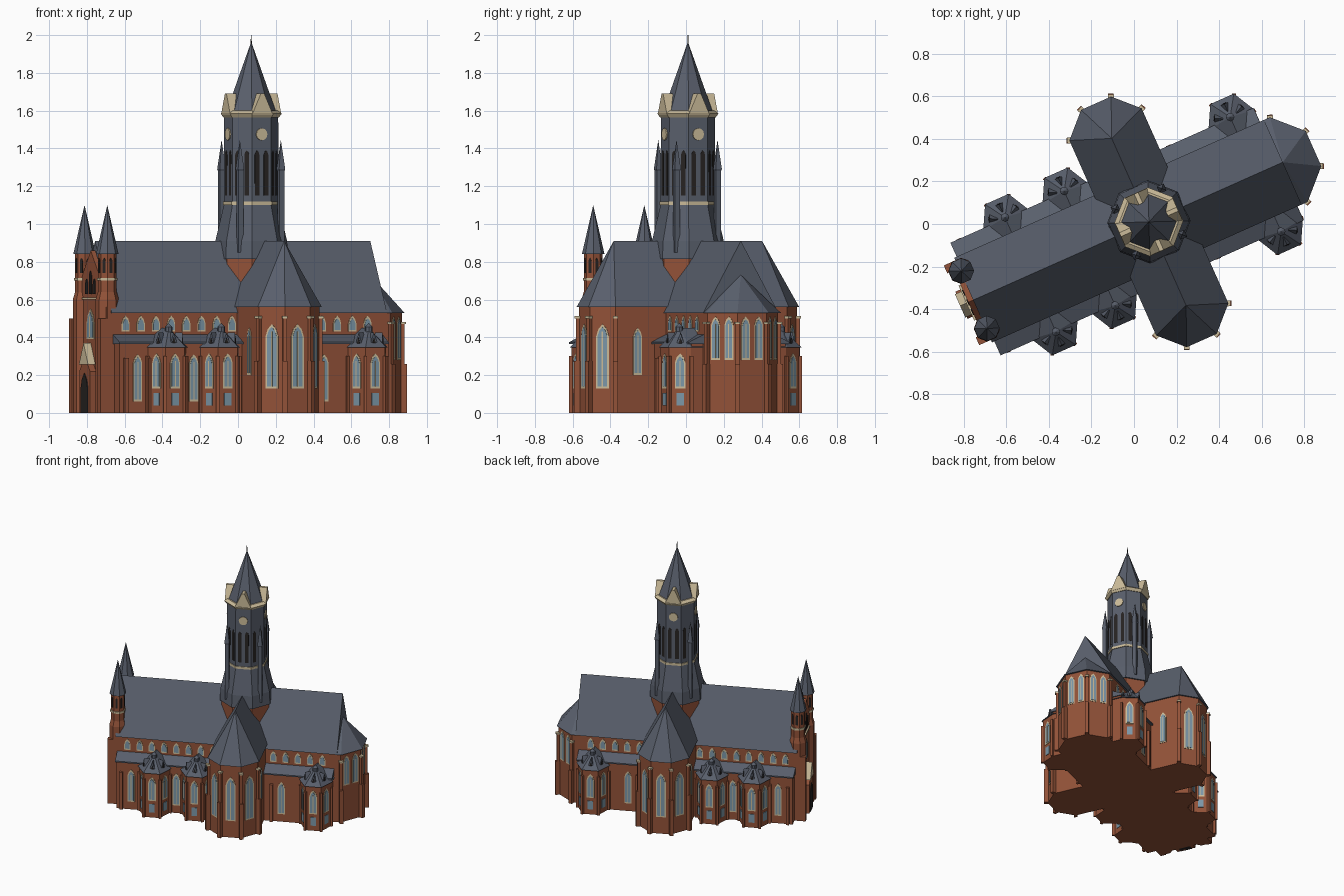
import bpy, bmesh
from math import sin, cos, radians, pi, atan2
from mathutils import Matrix, Vector

if "Cube" in bpy.data.objects:
    bpy.data.objects.remove(bpy.data.objects["Cube"])

# Church is laid out along a local axis (u east, v north), then turned in plan
PLACE = Matrix.Translation((0.07, 0.01, 0)) @ Matrix.Rotation(radians(24), 4, 'Z')
COL = {'slate': (0.10, 0.115, 0.15), 'brick': (0.29, 0.085, 0.04), 'cream': (0.60, 0.50, 0.32),
       'glass': (0.20, 0.31, 0.39), 'dark': (0.02, 0.017, 0.016)}
MATS = {}
for k, c in COL.items():
    MATS[k] = bpy.data.materials.new(k)
    MATS[k].diffuse_color = (*c, 1)
parts = {}


def add(part, mat, pts, faces):
    bm = parts.setdefault(part, (bmesh.new(), mat))[0]
    vs = [bm.verts.new(p) for p in pts]
    for f in faces:
        bm.faces.new([vs[i] for i in f])


def loft(part, mat, a, b):
    """Closed solid between two rings; b may be a single apex."""
    n = len(a)
    if len(b) == 1:
        add(part, mat, a + b, [list(range(n))] + [(i, (i + 1) % n, n) for i in range(n)])
    else:
        add(part, mat, a + b, [list(range(n)), list(range(n, 2 * n))] +
            [(i, (i + 1) % n, n + (i + 1) % n, n + i) for i in range(n)])


def prism(part, mat, plan, z0, z1):
    loft(part, mat, [(x, y, z0) for x, y in plan], [(x, y, z1) for x, y in plan])


def hull(part, mat, pts):
    tmp = bmesh.new()
    for p in pts:
        tmp.verts.new(p)
    bmesh.ops.convex_hull(tmp, input=tmp.verts[:])
    tmp.verts.index_update()
    add(part, mat, [v.co[:] for v in tmp.verts], [[v.index for v in f.verts] for f in tmp.faces])
    tmp.free()


def ngon(c, r, z, n=8):
    return [(c[0] + r * cos((i + .5) * 2 * pi / n), c[1] + r * sin((i + .5) * 2 * pi / n), z) for i in range(n)]


def turned(part, mat, c, prof, n=8):
    """Stack of (radius, z) rings; radius 0 closes to a point."""
    for (r0, z0), (r1, z1) in zip(prof, prof[1:]):
        loft(part, mat, ngon(c, r0, z0, n), [(c[0], c[1], z1)] if r1 == 0 else ngon(c, r1, z1, n))


def plate(part, mat, c, a, prof, d0, d1):
    """Extrude a (sideways, z) profile along the wall direction a."""
    def at(s, z, d):
        return (c[0] + d * cos(a) - s * sin(a), c[1] + d * sin(a) + s * cos(a), z)
    loft(part, mat, [at(s, z, d0) for s, z in prof], [at(s, z, d1) for s, z in prof])


def arch(w, z0, z1):
    h, zs = w / 2, z1 - min(w * .9, (z1 - z0) * .5)
    m = zs + (z1 - zs) * .6
    return [(-h, z0), (h, z0), (h, zs), (h * .65, m), (0, z1), (-h * .65, m), (-h, zs)]


def rect(w, z0, z1):
    return [(-w / 2, z0), (w / 2, z0), (w / 2, z1), (-w / 2, z1)]


def window(group, c, a, w, z0, z1, bar=True):
    plate(group + '_frames', 'cream', c, a, arch(w, z0, z1), -.01, .003)
    plate(group + '_glass', 'glass', c, a, arch(w * .74, z0 + .01, z1 - .015), -.01, .005)
    if bar:
        plate(group + '_frames', 'cream', c, a, rect(w * .09, z0 + .01, z1 - .04), -.01, .007)


def buttress(c, a, top):
    plate('buttresses', 'brick', c, a, rect(.026, 0, top * .55), -.03, .026)
    plate('buttresses', 'brick', c, a, rect(.022, top * .55, top), -.03, .015)
    plate('buttress_caps', 'cream', c, a, rect(.028, top, top + .012), -.03, .022)


def walls(c, a, r):
    """Half octagon around c facing a."""
    R = r / cos(pi / 8)
    return [(c[0] + R * cos(a + t * pi / 8), c[1] + R * sin(a + t * pi / 8)) for t in (-3, -1, 1, 3)]


# Nave, choir and eastern apse
apse = walls((.63, 0), 0, .205)
prism('nave_walls', 'brick', [(-.9, .205), (-.9, -.205)] + apse, 0, .535)
loft('nave_roof', 'slate', [(-.905, v, z) for v, z in ((-.218, .53), (.218, .53), (0, .91))],
     [(.69, v, z) for v, z in ((-.218, .53), (.218, .53), (0, .91))])
eave = walls((.63, 0), 0, .218)
hull('apse_roof', 'slate', [(u, v, .53) for u, v in eave + [(.63, .218), (.63, -.218)]] + [(.69, 0, .73), (.63, 0, .73)])
for k in (-1, 0, 1):
    a = k * pi / 4
    for s in (-.038, .038):
        window('apse_windows', (.63 + .205 * cos(a) - s * sin(a), .205 * sin(a) + s * cos(a)), a, .05, .28, .51)
for u, v in apse:
    buttress((u, v), atan2(v, u - .63), .47)

# Transept with half-octagon ends and hipped roof
south, north = walls((0, -.425), -pi / 2, .175), walls((0, .425), pi / 2, .175)
prism('transept_walls', 'brick', south + north, 0, .57)
hull('transept_roof', 'slate', [(u, v, .56) for s in (1, -1) for u, v in walls((0, s * .425), s * pi / 2, .186)]
     + [(0, .43, .91), (0, -.43, .91)])
for s in (1, -1):
    for k in (-1, 0, 1):
        a = s * pi / 2 + k * pi / 4
        window('transept_windows', (.175 * cos(a), s * .425 + .175 * sin(a)), a, .072, .13, .47)
    for u in (1, -1):
        window('transept_windows', (u * .175, s * .37), 0 if u > 0 else pi, .05, .2, .45)
    for u, v in (north if s > 0 else south):
        buttress((u, v), atan2(v - s * .425, u), .5)

# Aisles, clerestory and side chapels, same on both sides
for s in (1, -1):
    out = s * pi / 2
    for u0, u1 in ((-.885, -.1), (.1, .66)):
        prism('aisle_walls', 'brick', [(u0, s * .15), (u1, s * .15), (u1, s * .272), (u0, s * .272)], 0, .37)
        prof = ((.15, .365), (.29, .365), (.29, .375), (.205, .415), (.15, .415))
        loft('aisle_roofs', 'slate', [(u0 - .008, s * v, z) for v, z in prof], [(u1 + .008, s * v, z) for v, z in prof])
    for u in (-.78, -.455, .3):
        window('aisle_windows', (u, s * .272), out, .052, .06, .31)
        for e in (-.07, .07):
            if u + e < .35:
                plate('buttresses', 'brick', (u + e, s * .272), out, rect(.022, 0, .29), -.01, .02)
    for u in [-.82 + .088 * i for i in range(8)] + [.23 + .088 * i for i in range(5)]:
        window('clerestory', (u, s * .205), out, .046, .43, .515, False)
    for cu in (-.61, -.305, .55):
        plan = [(cu - .11, s * .2), (cu + .11, s * .2), (cu + .11, s * .275), (cu + .056, s * .378),
                (cu - .056, s * .378), (cu - .11, s * .275)]
        prism('chapel_walls', 'brick', plan, 0, .35)
        ev = [(cu + (u - cu) * 1.08, s * .2 + (v - s * .2) * 1.06, .345) for u, v in plan]
        hull('chapel_roofs', 'slate', ev + [(cu, s * .295, .45), (cu, s * .2, .45)])
        turned('chapel_finials', 'slate', (cu, s * .295), [(.02, .42), (.02, .455), (0, .475)])
        for c, a in (((cu, s * .378), pi / 2), ((cu + .083, s * .3265), radians(27.7)),
                     ((cu - .083, s * .3265), pi - radians(27.7))):
            window('chapel_windows', c, s * a, .056, .13, .315)
            plate('chapel_lower_windows', 'glass', c, s * a, rect(.04, .04, .105), -.01, .004)
            # small gablet over each chapel face
            plate('chapel_gablets', 'slate', c, s * a, [(-.026, .35), (.026, .35), (0, .425)], -.055, -.015)
            plate('chapel_gablet_vents', 'dark', c, s * a, [(-.012, .362), (.012, .362), (0, .40)], -.03, -.012)
        for u, v in plan[2:]:
            plate('buttresses', 'brick', (u, v), atan2(v - s * .26, u - cu), rect(.018, 0, .3), -.01, .012)

# West front: gable wall, stair turrets, porch
WEST = (-.93, 0)
plate('west_front', 'brick', WEST, pi, [(-.2, 0), (.2, 0), (.2, .56), (.1, .74), (0, .86), (-.1, .74), (-.2, .56)], -.04, 0)
for s in (1, -1):
    c = (-.9, s * .148)
    turned('west_turrets', 'brick', c, [(.062, 0), (.062, .6), (.05, .64), (.05, .845)])
    turned('turret_bands', 'cream', c, [(.055, .7), (.055, .715)])
    turned('turret_spires', 'slate', c, [(.06, .84), (0, 1.1)])
    for k in range(8):
        a = k * pi / 4
        plate('turret_openings', 'dark', (c[0] + .046 * cos(a), c[1] + .046 * sin(a)), a, arch(.016, .74, .82), -.01, .003)
    plate('buttresses', 'brick', (-.94, s * .185), pi, rect(.04, 0, .5), -.03, .025)
plate('porch', 'brick', WEST, pi, [(-.07, 0), (.07, 0), (.07, .22), (0, .3), (-.07, .22)], -.01, .035)
plate('porch_gable', 'cream', WEST, pi, [(-.06, .255), (.06, .255), (0, .37)], -.01, .042)
plate('porch_door', 'dark', WEST, pi, arch(.09, 0, .21), .0, .039)
window('west_window', WEST, pi, .1, .39, .55)
plate('west_gable_trim', 'cream', WEST, pi, [(-.09, .60), (.09, .60), (.09, .612), (-.09, .612)], -.01, .01)
for s in (-.05, 0, .05):
    plate('west_gable_niches', 'dark', (-.93, s), pi, arch(.03, .63, .75 - abs(s) * .8), -.01, .004)

# Crossing tower, eight sided
O = (0, 0)
turned('tower_drum', 'brick', O, [(.185, .55), (.185, .83)])
turned('tower_skirt', 'slate', O, [(.196, .815), (.19, .91), (.145, 1.1), (.143, 1.57)])
turned('tower_band', 'cream', O, [(.15, 1.1), (.15, 1.118)])
turned('tower_cornice', 'cream', O, [(.148, 1.565), (.162, 1.585), (.14, 1.6)])
turned('tower_spire', 'slate', O, [(.135, 1.585), (0, 1.965)])
turned('spire_rod', 'dark', O, [(.0035, 1.94), (.002, 2.0)])
IN = cos(pi / 8)
for k in range(8):
    a = k * pi / 4
    for s in (-.026, .026):
        c = (.143 * IN * cos(a) - s * sin(a), .143 * IN * sin(a) + s * cos(a))
        plate('belfry_louvres', 'dark', c, a, arch(.026, 1.15, 1.39), -.01, .003)
    if k % 2 == 0:
        # clock face and gable
        c = (.133 * cos(a), .133 * sin(a))
        disc = [(.032 * cos(t * pi / 6), 1.475 + .032 * sin(t * pi / 6)) for t in range(12)]
        plate('clock_faces', 'cream', c, a, disc, -.01, .006)
        plate('tower_gables', 'cream', c, a, [(-.06, 1.58), (.06, 1.58), (.01, 1.69), (-.01, 1.69)], -.04, .015)
    else:
        # corner pinnacles
        c = (.168 * cos(a), .168 * sin(a))
        turned('tower_pinnacles', 'slate', c, [(.02, .85), (.02, 1.28), (.025, 1.29), (0, 1.445)], 4)

# Turn every part into an object
for name, (bm, mat) in parts.items():
    bmesh.ops.recalc_face_normals(bm, faces=bm.faces[:])
    bmesh.ops.dissolve_limit(bm, angle_limit=radians(.5), verts=bm.verts[:], edges=bm.edges[:])
    bm.transform(PLACE)
    me = bpy.data.meshes.new(name)
    bm.to_mesh(me)
    bm.free()
    me.materials.append(MATS[mat])
    bpy.context.collection.objects.link(bpy.data.objects.new(name, me))

for m in bpy.data.materials:
    if m.users and not m.is_grease_pencil:
        m.use_nodes = True
        m.node_tree.nodes["Principled BSDF"].inputs["Base Color"].default_value = m.diffuse_color
